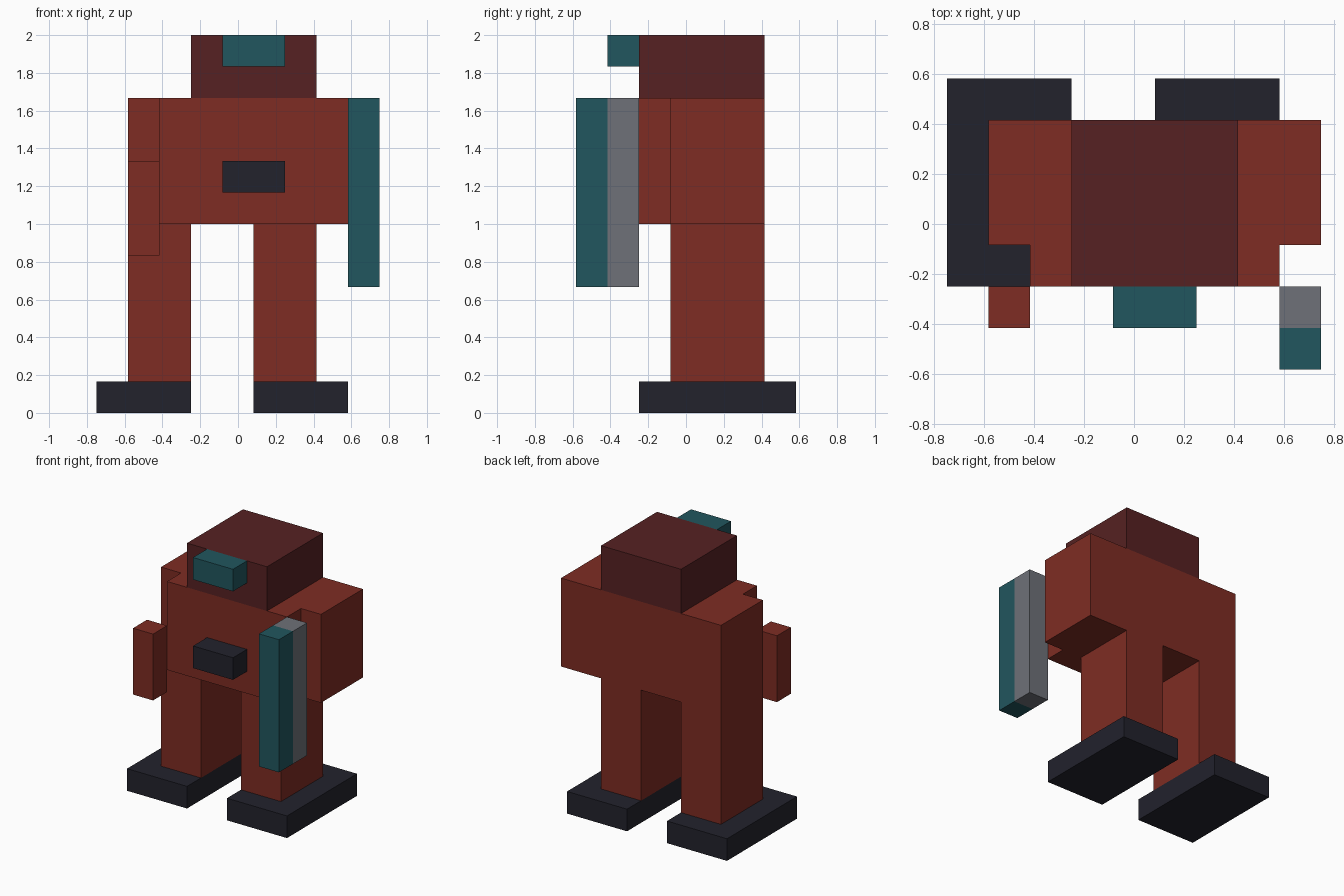
import bpy, bmesh

if "Cube" in bpy.data.objects:
    bpy.data.objects.remove(bpy.data.objects["Cube"])

U = 1 / 6                      # one block
X0, Y0 = -0.75, -3.5 * U       # grid corner


def material(name, rgb):
    m = bpy.data.materials.new(name)
    lin = [(c / 255 / 12.92) if c < 11 else ((c / 255 + 0.055) / 1.055) ** 2.4 for c in rgb]
    m.diffuse_color = (*lin, 1)
    m.use_nodes = True
    m.node_tree.nodes["Principled BSDF"].inputs["Base Color"].default_value = m.diffuse_color
    return m


RED = material("brick red", (126, 44, 35))
MAROON = material("dark maroon", (86, 33, 34))
TEAL = material("deep teal", (33, 86, 94))
BLACK = material("blue black", (34, 34, 44))
GREY = material("steel grey", (110, 113, 120))


def prism(name, outline, z0, z1, mat):
    """Extrude a plan outline (in blocks) from z0 to z1."""
    bm = bmesh.new()
    base = bm.faces.new([bm.verts.new((X0 + x * U, Y0 + y * U, z0 * U)) for x, y in outline])
    top = bmesh.ops.extrude_face_region(bm, geom=[base])["geom"]
    bmesh.ops.translate(bm, vec=(0, 0, (z1 - z0) * U),
                        verts=[v for v in top if isinstance(v, bmesh.types.BMVert)])
    bmesh.ops.recalc_face_normals(bm, faces=bm.faces)
    mesh = bpy.data.meshes.new(name)
    bm.to_mesh(mesh)
    bm.free()
    mesh.materials.append(mat)
    bpy.context.collection.objects.link(bpy.data.objects.new(name, mesh))


def box(name, x, y, z, mat):
    prism(name, [(x[0], y[0]), (x[1], y[0]), (x[1], y[1]), (x[0], y[1])], z[0], z[1], mat)


# Feet and legs
for side, foot_x, leg_x in (("right", (0, 3), (1, 3)), ("left", (5, 8), (5, 7))):
    box(side + "_foot", foot_x, (2, 7), (0, 1), BLACK)
    box(side + "_leg", leg_x, (3, 6), (1, 6), RED)

# Torso with shoulders set back from the chest
prism("torso", [(2, 2), (8, 2), (8, 3), (9, 3), (9, 6), (1, 6), (1, 3), (2, 3)], 6, 10, RED)
box("belt_buckle", (4, 6), (1, 2), (7, 8), BLACK)

# Head and visor
box("head", (3, 7), (2, 6), (10, 12), MAROON)
box("visor", (4, 6), (1, 2), (11, 12), TEAL)

# Forearm on one side, shield on the other
box("forearm", (1, 2), (1, 2), (5, 8), RED)
box("shield_back", (8, 9), (1, 2), (4, 10), GREY)
box("shield_front", (8, 9), (0, 1), (4, 10), TEAL)
